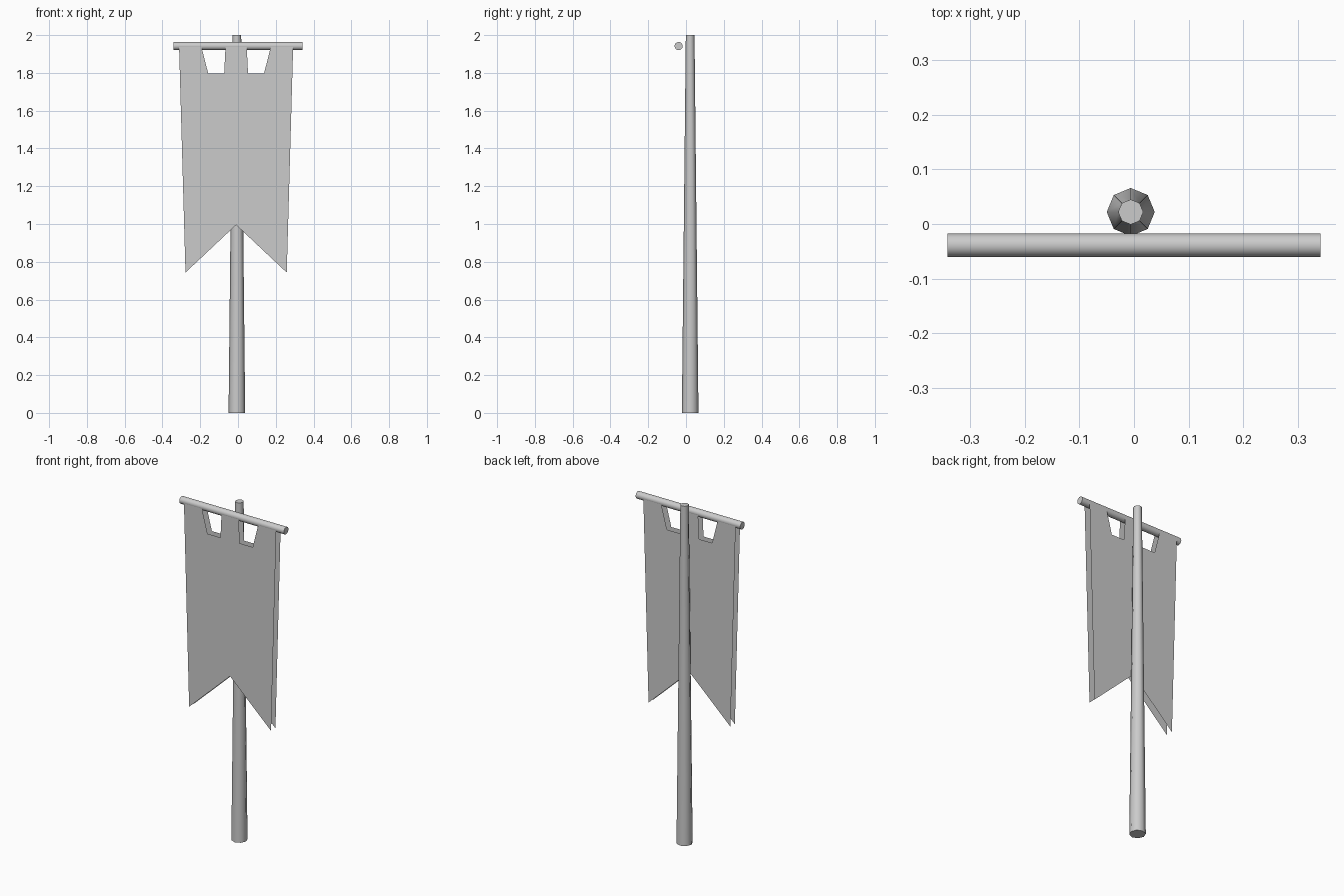
import bpy, bmesh, math

cube = bpy.data.objects.get("Cube")
if cube:
    bpy.data.objects.remove(cube, do_unlink=True)

grey = bpy.data.materials.new("plain_grey")
grey.use_nodes = True
colour = (0.6, 0.6, 0.6, 1)
grey.diffuse_color = colour
grey.node_tree.nodes["Principled BSDF"].inputs["Base Color"].default_value = colour

MID = -0.01            # banner centre line
ROD_Y, ROD_Z, ROD_R = -0.039, 1.942, 0.0215


def smooth(obj, angle):
    bpy.ops.object.select_all(action='DESELECT')
    obj.select_set(True)
    bpy.context.view_layer.objects.active = obj
    bpy.ops.object.shade_smooth_by_angle(angle=math.radians(angle))


def add_cone(name, sides, r1, r2, depth, location, rotation=(0, 0, 0)):
    bpy.ops.mesh.primitive_cone_add(vertices=sides, radius1=r1, radius2=r2,
                                    depth=depth, location=location, rotation=rotation)
    obj = bpy.context.object
    obj.name = name
    obj.data.materials.append(grey)
    smooth(obj, 50)
    return obj


# Tapered eight-sided pole and the crossbar in front of it
add_cone("pole", 8, 0.044, 0.023, 2.0, (-0.006, 0.022, 1.0))
add_cone("crossbar", 16, ROD_R, ROD_R, 0.684, (0, ROD_Y, ROD_Z), (0, math.pi / 2, 0))

# Swallow-tailed cloth with three hanging tabs: half outline, mirrored
half = [(0.268, 0.743), (0.302, ROD_Z), (0.185, ROD_Z), (0.148, 1.798),
        (0.063, 1.798), (0.056, ROD_Z)]
outline = [(0, 0.995)] + half + [(-x, z) for x, z in reversed(half)]


def add_sheet(name, y, flip):
    bm = bmesh.new()
    face = bm.faces.new([bm.verts.new((MID + x, y, z)) for x, z in outline])
    face.normal_update()
    if (face.normal.y > 0) != flip:
        face.normal_flip()
    bmesh.ops.triangulate(bm, faces=bm.faces[:])
    mesh = bpy.data.meshes.new(name)
    bm.to_mesh(mesh)
    bm.free()
    mesh.materials.append(grey)
    obj = bpy.data.objects.new(name, mesh)
    bpy.context.collection.objects.link(obj)


# Two open layers of cloth, one on each side of the crossbar
add_sheet("banner_front", ROD_Y - ROD_R + 0.001, False)
add_sheet("banner_back", ROD_Y + ROD_R - 0.001, True)
